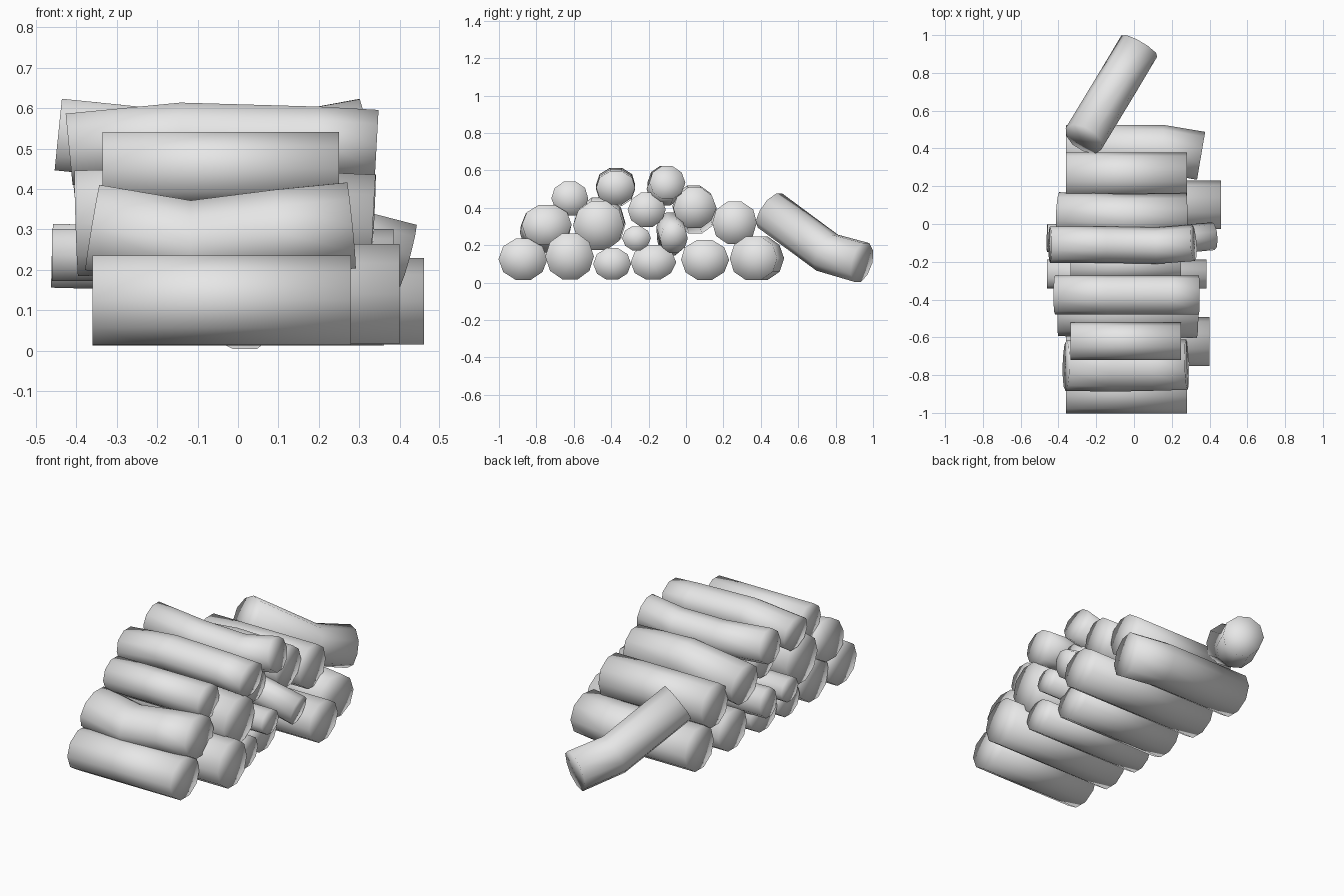
import bpy, bmesh, math, random
from mathutils import Vector

old = bpy.data.objects.get("Cube")
if old:
    bpy.data.objects.remove(old, do_unlink=True)

random.seed(4)
SIDES = 10

# One pale grey for every log
grey = bpy.data.materials.new("pale_grey")
grey.use_nodes = True
grey.diffuse_color = (0.8, 0.8, 0.8, 1)
grey.node_tree.nodes["Principled BSDF"].inputs["Base Color"].default_value = (0.8, 0.8, 0.8, 1)


def log(name, path, wide, tall):
    """Sweep a slightly irregular polygon along a bent path and cap both ends."""
    path = [Vector(p) for p in path]
    bm = bmesh.new()
    shape = []
    for i in range(SIDES):
        a = math.tau * (i + 0.5) / SIDES - math.pi / 2
        wobble = random.uniform(0.97, 1.03)
        shape.append((math.cos(a) * wide * wobble, math.sin(a) * tall * 1.04))
    rings = []
    for i, p in enumerate(path):
        ahead = path[min(i + 1, len(path) - 1)]
        behind = path[max(i - 1, 0)]
        t = (ahead - behind).normalized()
        side = Vector((0, 0, 1)).cross(t).normalized()
        up = t.cross(side)
        rings.append([bm.verts.new(p + side * u + up * v) for u, v in shape])
    for r, s in zip(rings, rings[1:]):
        for i in range(SIDES):
            j = (i + 1) % SIDES
            bm.faces.new((r[i], r[j], s[j], s[i]))
    caps = [bm.faces.new(rings[0][::-1]), bm.faces.new(rings[-1])]
    bmesh.ops.poke(bm, faces=caps)
    bmesh.ops.recalc_face_normals(bm, faces=bm.faces[:])
    for f in bm.faces:
        f.smooth = True
    mesh = bpy.data.meshes.new(name)
    bm.to_mesh(mesh)
    bm.free()
    mesh.materials.append(grey)
    obj = bpy.data.objects.new(name, mesh)
    bpy.context.collection.objects.link(obj)


def straight(name, left, right, y, z, wide, tall):
    log(name, [(left, y, z), (right, y, z)], wide, tall)


# Bottom row
straight("bottom_log_front", -0.36, 0.28, -0.87, 0.125, 0.13, 0.112)
straight("bottom_log_second", -0.36, 0.40, -0.62, 0.14, 0.13, 0.125)
straight("bottom_log_third", -0.36, 0.33, -0.395, 0.10, 0.1, 0.085)
straight("bottom_log_fourth", -0.36, 0.28, -0.175, 0.108, 0.12, 0.093)
straight("bottom_log_fifth", -0.36, 0.46, 0.10, 0.122, 0.13, 0.108)
log("bottom_log_back", [(-0.36, 0.395, 0.13), (0.15, 0.395, 0.13), (0.355, 0.36, 0.13)],
    0.13, 0.118)

# Middle row
log("middle_log_front", [(-0.36, -0.75, 0.305), (-0.12, -0.755, 0.265),
                         (0.1, -0.75, 0.292), (0.28, -0.745, 0.31)], 0.135, 0.108)
log("middle_log_second", [(-0.4, -0.455, 0.315), (-0.1, -0.46, 0.325), (0.335, -0.465, 0.305)],
    0.135, 0.132)
straight("small_log_front", -0.46, 0.385, -0.265, 0.237, 0.075, 0.065)
log("small_log_back", [(-0.46, -0.075, 0.235), (-0.1, -0.08, 0.225),
                       (0.2, -0.085, 0.295), (0.42, -0.065, 0.235)], 0.075, 0.08)
log("middle_log_fifth", [(-0.4, 0.05, 0.37), (-0.05, 0.04, 0.41), (0.28, 0.045, 0.4)],
    0.115, 0.11)
straight("middle_log_back", -0.36, 0.28, 0.26, 0.32, 0.12, 0.115)

# Top row
straight("top_log_front", -0.335, 0.25, -0.62, 0.45, 0.1, 0.092)
log("top_log_second", [(-0.418, -0.375, 0.498), (-0.14, -0.375, 0.525),
                       (0.2, -0.375, 0.515), (0.343, -0.375, 0.507)], 0.105, 0.09)
straight("top_log_third", -0.335, 0.25, -0.21, 0.39, 0.1, 0.093)
log("top_log_back", [(-0.445, -0.11, 0.535), (-0.15, -0.11, 0.505),
                     (0.12, -0.115, 0.5), (0.315, -0.1, 0.535)], 0.095, 0.09)

# Log leaning against the back of the pile
log("leaning_log", [(-0.265, 0.45, 0.385), (-0.08, 0.755, 0.16), (0.03, 0.94, 0.108)],
    0.11, 0.108)
